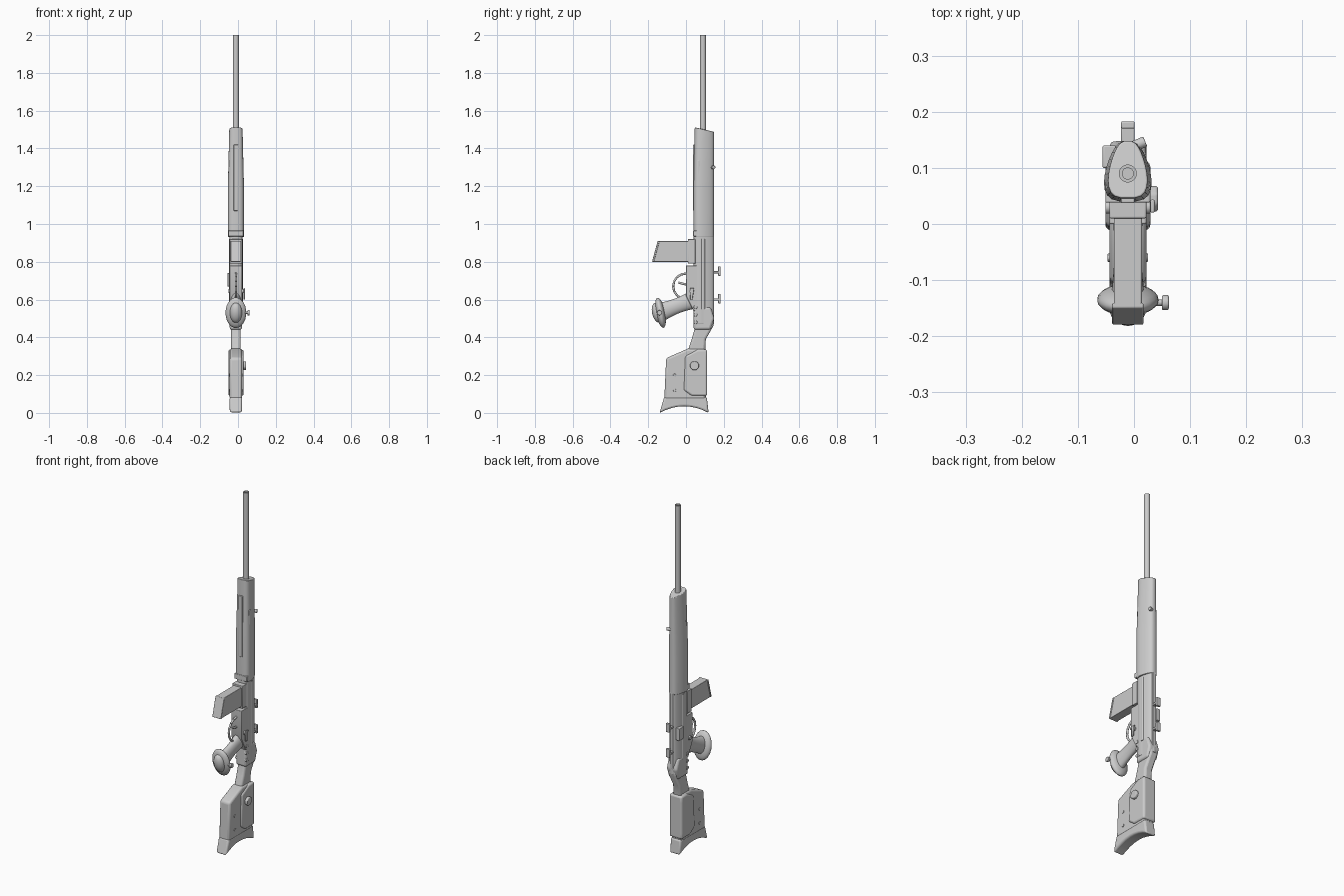
import bpy, bmesh, math
from mathutils import Vector

cube = bpy.data.objects.get("Cube")
if cube:
    bpy.data.objects.remove(cube, do_unlink=True)

MIDDLE = -.011        # x of the body's centre plane
BORE = .09            # y of the barrel axis
SPINE = .148          # y of the back of the receiver
SLIM, BODY, WIDE = .025, .033, .04      # half widths shared by the parts
CRISP, SOFT = .003, .012                # edge roundings

grey = bpy.data.materials.new("plain grey")
grey.use_nodes = True
grey.diffuse_color = (.6, .6, .6, 1)
grey.node_tree.nodes["Principled BSDF"].inputs["Base Color"].default_value = grey.diffuse_color


def loft(name, rings, bevel=None):
    """Skin a list of equal-length point loops, cap both ends and round the edges."""
    bm = bmesh.new()
    loops = [[bm.verts.new(point) for point in ring] for ring in rings]
    for lower, upper in zip(loops, loops[1:]):
        for i in range(len(lower)):
            bm.faces.new((lower[i - 1], lower[i], upper[i], upper[i - 1]))
    bm.faces.new(loops[0])
    bm.faces.new(loops[-1])
    bmesh.ops.recalc_face_normals(bm, faces=bm.faces)
    mesh = bpy.data.meshes.new(name)
    bm.to_mesh(mesh)
    bm.free()
    mesh.materials.append(grey)
    part = bpy.data.objects.new(name, mesh)
    bpy.context.collection.objects.link(part)
    if bevel:
        rounding = part.modifiers.new("rounding", "BEVEL")
        rounding.width, rounding.segments = bevel, 3
        rounding.limit_method = "ANGLE"
    bpy.ops.object.select_all(action="DESELECT")
    part.select_set(True)
    bpy.context.view_layer.objects.active = part
    bpy.ops.object.shade_smooth_by_angle(angle=math.radians(40))


def turns(count):
    return [math.tau * (i + .5) / count for i in range(count)]


def plate(name, outline, half, bevel=CRISP, x=MIDDLE):
    """Side outline of (y, z) points thickened across x."""
    loft(name, [[(x + side, y, z) for y, z in outline] for side in (-half, half)], bevel)


def slab(name, levels, half, bevel=CRISP, x=MIDDLE):
    """Plate whose front and back edges are given at rising heights."""
    front = [(y, z) for z, y, _ in levels]
    back = [(y, z) for z, _, y in reversed(levels)]
    plate(name, front + back, half, bevel, x)


def block(name, low, high, front, back, half, x=MIDDLE):
    slab(name, [(low, front, back), (high, front, back)], half, x=x)


def oval(y, z, across, deep, tilt=0, x=MIDDLE):
    """Elliptical ring, level unless tilted about the x axis."""
    return [(x + across * math.cos(a), y + deep * math.sin(a) * math.cos(tilt),
             z + deep * math.sin(a) * math.sin(tilt)) for a in turns(20)]


def egg(z, half, front, slant=0):
    """Body cross-section: broad near the front, narrowing to the spine."""
    ring = []
    for a in turns(24):
        c, s = math.cos(a), math.sin(a)
        across = math.copysign(abs(c) ** .6, c) * (1 - .3 * s)
        ring.append((MIDDLE + half * across, front + (SPINE - front) * (1 + s) / 2, z - slant * s))
    return ring


def rod(name, start, end, radius, sides=12):
    start, end = Vector(start), Vector(end)
    turn = (end - start).to_track_quat("Z", "Y")
    spokes = [turn @ Vector((math.cos(a), math.sin(a), 0)) * radius for a in turns(sides)]
    loft(name, [[end_point + spoke for spoke in spokes] for end_point in (start, end)], radius / 5)


def pin(name, y, z, reach, radius):
    """Cross pin showing on both flanks."""
    rod(name, (MIDDLE - reach, y, z), (MIDDLE + reach, y, z), radius)


# Barrel with a hollow muzzle
bore, tube = .01, .016
loft("barrel", [oval(BORE, z, r, r) for z, r in ((.9, tube), (2, tube), (2, bore), (1.95, bore))])

# Handguard, its collar, front rail and side ribs
loft("handguard", [egg(.93, WIDE, WIDE), egg(1.2, WIDE, WIDE), egg(1.5, BODY, .046, slant=SOFT)], CRISP)
block("handguard_collar", .935, .965, .038, BORE, WIDE)
block("handguard_front_rail", 1.07, 1.42, .037, .05, SOFT)
for side in (-BODY, BODY):
    block("handguard_rib", 1.04, 1.34, .06, .075, .007, x=MIDDLE + side)

# Cocking tube and handle along the spine
loft("cocking_tube", [oval(.134, z, tube, SOFT) for z in (.9, 1.48)])
rod("cocking_handle", (MIDDLE, .134, 1.3), (.02, .147, 1.3), bore)

# Receiver, side ribs, rear cap and case deflector
loft("receiver", [egg(z, BODY, WIDE) for z in (.47, .94)], CRISP)
block("receiver_spine", .5, .94, .12, SPINE, SOFT)
for side in (-SLIM, SLIM):
    loft("receiver_rib", [oval(BORE, z, SOFT, SOFT, x=MIDDLE + side) for z in (.55, .92)])
slab("receiver_cap", [(.44, .04, .13), (.5, .04, .15), (.56, .04, .13)], BODY, SOFT)
block("case_deflector", .67, .74, .1, .14, SOFT, x=MIDDLE - BODY)

# Trigger housing, selector and pins
slab("trigger_housing", [(.54, .04, .07), (.62, 0, .07), (.78, 0, .07)], BODY)
pin("selector_hub", .03, .645, WIDE, SOFT)
slab("selector_lever", [(.6, .022, .034), (.66, .02, .044)], .004, x=BODY)
for step in range(3):
    pin("receiver_pin", .05, .48 + step * WIDE, BODY + CRISP, bore)

# Magazine with its floor plate and well
slab("magazine", [(.8, -.18, .05), (.91, -.15, .05)], SLIM)
slab("magazine_floor", [(.8, -.18, -.17), (.91, -.15, -.14)], SLIM + CRISP)
block("magazine_well", .79, .92, .01, .05, BODY)

# Trigger guard swept through a half circle, and trigger
bow = [(MIDDLE, -.068 * math.sin(a), .67 + .068 * math.cos(a))
       for a in (math.pi * i / 8 for i in range(9))]
for start, end in zip(bow, bow[1:]):
    rod("trigger_guard", start, end, .006)
rod("trigger", (MIDDLE, 0, .68), (MIDDLE, -WIDE, .69), .006)

# Pistol grip, waisted between the receiver and the palm rest
LEAN = math.radians(110)
grip = []
for step in range(7):
    t = step / 6
    swell = .05 - .01 * math.sin(math.pi * t)
    grip.append(oval(.04 - .17 * t, .6 - .065 * t, .6 * swell, swell, LEAN))
loft("pistol_grip", grip)

# Palm rest: a rounded flange with a domed cushion in front
def lens(name, y, thick, across, tall):
    rings = []
    for step in range(-6, 7):
        a = math.radians(step * 14)
        rings.append(oval(y + thick * math.sin(a), .53, across * math.cos(a), tall * math.cos(a),
                          math.radians(100)))
    loft(name, rings)


lens("palm_flange", -.135, SLIM, .055, .082)
lens("palm_cushion", -.15, .03, BODY, .055)
rod("palm_screw", (.02, -.14, .53), (.055, -.14, .53), .006)
rod("palm_screw_knob", (.05, -.14, .53), (.062, -.14, .53), .014)

# Stock neck, body, cheek piece and screws
slab("stock_neck", [(.3, 0, .1), (.39, .03, .105), (.46, .05, .145), (.5, .05, .145)], SLIM, SOFT)
slab("stock_body", [(.07, -.115, .105), (.29, -.105, .105), (.34, .01, .1)], BODY, SOFT)
slab("cheek_piece", [(.09, .03, .112), (.12, -.012, .112), (.3, -.005, .112), (.335, .06, .112)], WIDE, bore)
rod("cheek_knob", (MIDDLE, .045, .25), (.043, .045, .25), SLIM, sides=8)
for z in (.12, .2):
    pin("stock_screw", -.06, z, BODY + CRISP, .008)

# Butt pad with a hollowed shoulder face
hollow = [(-bore + .13 * u, .035 * (1 - u * u)) for u in (i / 4 for i in range(-4, 5))]
plate("butt_pad", hollow + [(.11, .085), (-.115, .085)], BODY, bore)

# Sight mounts: a stem with an upright lip
for z in (.745, .6):
    block("mount_stem", z - .006, z + .006, .14, .18, SOFT)
    block("mount_lip", z - .02, z + WIDE - .01, .17, .183, SOFT)
